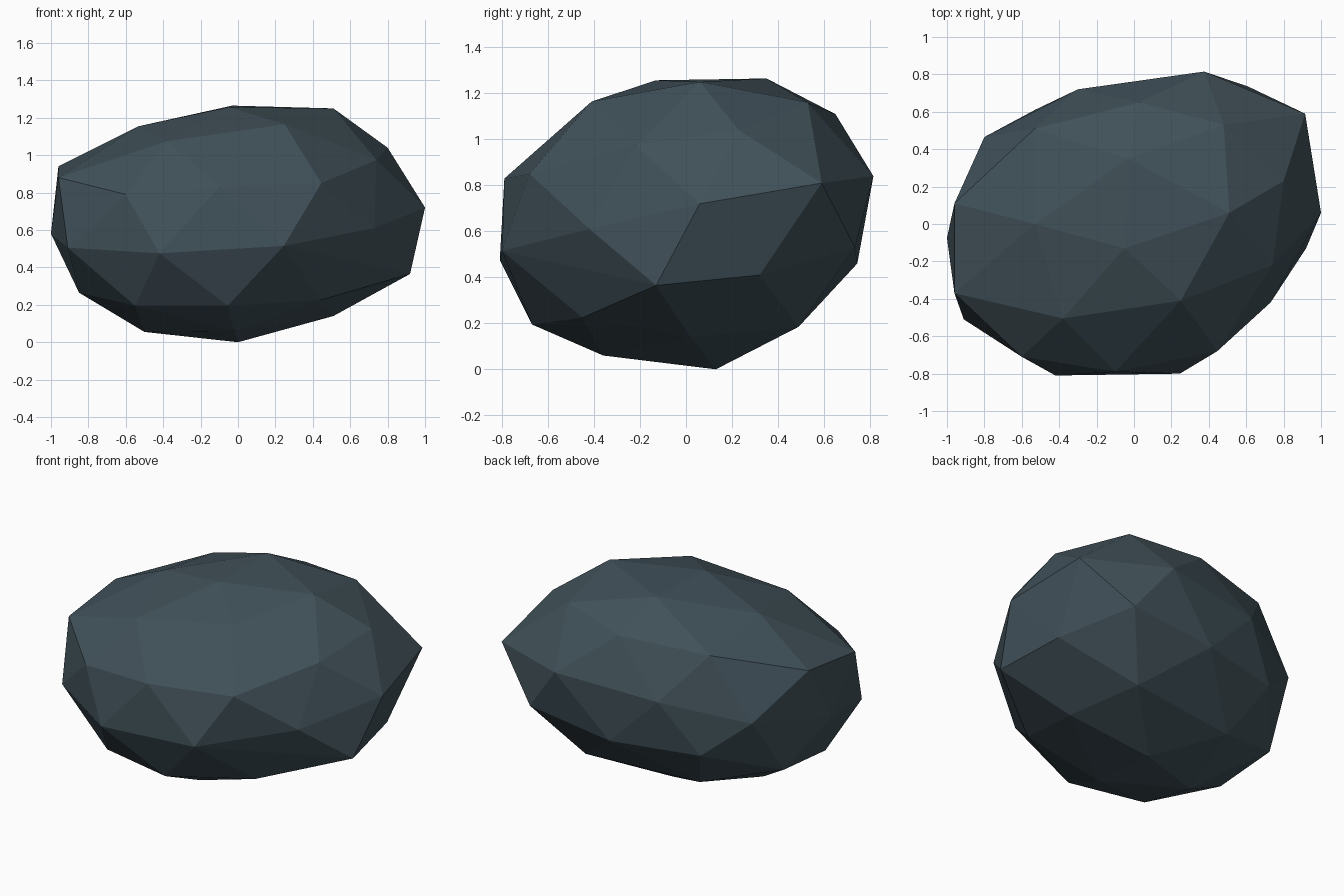
import bpy
import bmesh

# Remove the default cube only
default_cube = bpy.data.objects.get("Cube")
if default_cube:
    bpy.data.objects.remove(default_cube, do_unlink=True)


def flat_material(name, colour):
    """One plain colour for both the viewport and renders."""
    material = bpy.data.materials.new(name)
    material.use_nodes = True
    material.diffuse_color = colour
    shader = next(node for node in material.node_tree.nodes
                  if node.type == 'BSDF_PRINCIPLED')
    shader.inputs["Base Color"].default_value = colour
    shader.inputs["Roughness"].default_value = 0.9
    return material


def faceted_stone(name, bands, material):
    """Wrap a flat-shaded convex skin around bands of corner points."""
    mesh = bpy.data.meshes.new(name)
    bm = bmesh.new()
    for band in bands:
        for corner in band:
            bm.verts.new(corner)
    hull = bmesh.ops.convex_hull(bm, input=bm.verts[:], use_existing_faces=False)

    # Drop any corner that ended up inside the skin
    spare = {item for item in hull["geom_interior"] + hull["geom_unused"]
             if isinstance(item, bmesh.types.BMVert)}
    bmesh.ops.delete(bm, geom=list(spare), context='VERTS')
    bmesh.ops.recalc_face_normals(bm, faces=bm.faces[:])
    for face in bm.faces:
        face.smooth = False

    bm.to_mesh(mesh)
    bm.free()
    mesh.materials.append(material)
    stone = bpy.data.objects.new(name, mesh)
    bpy.context.scene.collection.objects.link(stone)
    return stone


# Corners of the stone, in bands from the top down
crown = [
    (-.03, .35, 1.265), (-.05, -.13, 1.257), (.51, .06, 1.25),
    (.25, -.41, 1.165), (.48, .53, 1.16), (-.53, 0, 1.155),
    (.03, .65, 1.11), (-.53, .51, 1.075), (-.38, -.505, 1.075),
]
shoulder = [
    (.8, .23, 1.04), (.74, -.22, .975), (-.96, .11, .94),
    (-.96, -.37, .88), (.445, -.68, .85), (.375, .815, .84),
    (-.1, -.79, .83), (.915, .59, .81), (-.6, -.71, .79), (-.3, .72, .79),
]
girdle = [
    (1, .06, .72), (-.8, .465, .685), (.73, -.42, .61),
    (-1, -.075, .58), (.61, .735, .53), (.245, -.8, .515),
    (-.91, -.51, .505), (-.42, -.81, .475), (.03, .745, .46), (-.53, .61, .46),
]
underside = [
    (.85, .32, .41), (.92, -.13, .365), (-.86, .22, .31),
    (-.85, -.22, .265), (.44, -.45, .225), (-.055, -.67, .195),
    (-.55, -.56, .195), (.38, .49, .185), (-.38, .4, .17), (.51, .02, .14),
]
base = [(-.02, -.36, .06), (-.5, -.08, .055), (0, .13, 0)]

slate = flat_material("dark slate", (0.052, 0.082, 0.1, 1))
faceted_stone("rock", [crown, shoulder, girdle, underside, base], slate)
